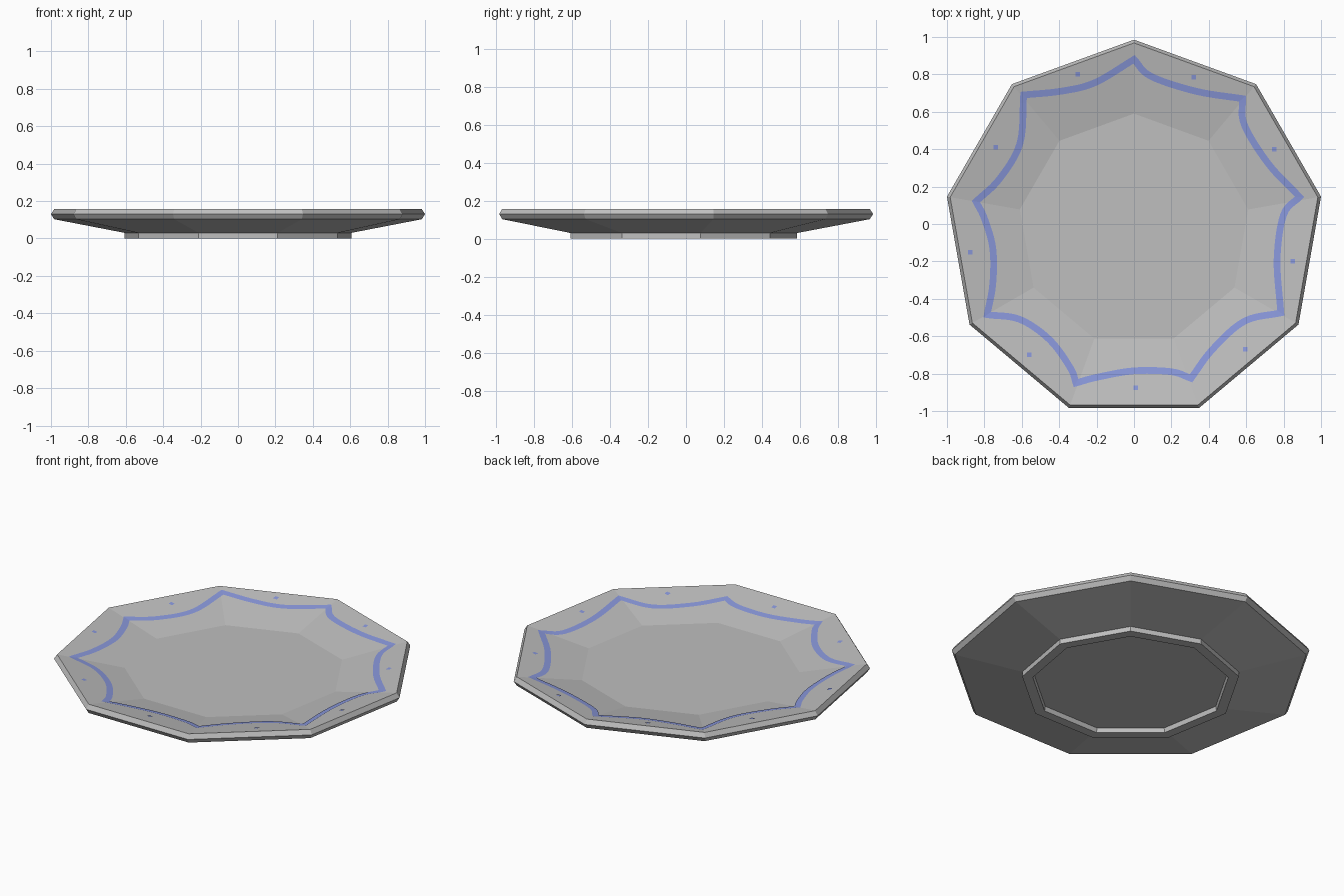
import bpy, bmesh, math
from mathutils import Vector

if "Cube" in bpy.data.objects:
    bpy.data.objects.remove(bpy.data.objects["Cube"])

N = 9
CY = -0.03          # polygon centre, so the bounds are centred
C20 = math.cos(math.pi / N)


def material(name, col):
    m = bpy.data.materials.new(name)
    m.diffuse_color = (*col, 1)
    m.use_nodes = True
    m.node_tree.nodes["Principled BSDF"].inputs["Base Color"].default_value = m.diffuse_color
    return m


grey = material("glaze_grey", (0.52, 0.52, 0.52))
blue = material("painted_blue", (0.25, 0.31, 0.70))


def finish(bm, name, mat):
    me = bpy.data.meshes.new(name)
    bm.to_mesh(me)
    bm.free()
    me.materials.append(mat)
    ob = bpy.data.objects.new(name, me)
    bpy.context.collection.objects.link(ob)
    return ob


# Plate body: nine-sided lathe of (radius, height), capped at both ends
R_FLAT, Z_FLAT, R_RIM, Z_RIM = 0.62, 0.09, 0.998, 0.157
profile = [(0.55, 0.028), (0.555, 0.0), (0.615, 0.0), (0.615, 0.03), (0.998, 0.103),
           (1.0154, 0.13), (R_RIM, Z_RIM), (R_FLAT, Z_FLAT)]
bm = bmesh.new()
rings = []
for r, z in profile:
    ring = []
    for k in range(N):
        a = math.pi / 2 + math.tau * k / N
        ring.append(bm.verts.new((r * math.cos(a), r * math.sin(a) + CY, z)))
    rings.append(ring)
for lo, hi in zip(rings, rings[1:]):
    for k in range(N):
        j = (k + 1) % N
        bm.faces.new((lo[k], lo[j], hi[j], hi[k]))
bm.faces.new(rings[-1])
bm.faces.new(rings[0][::-1])
bmesh.ops.recalc_face_normals(bm, faces=bm.faces)
finish(bm, "plate", grey)


def on_slope(p, lift=0.003):
    """Point on the sloping inner side above plan position p."""
    d = max(p.x * math.cos(a) + (p.y - CY) * math.sin(a)
            for a in (math.pi / 2 + math.tau * (k + 0.5) / N for k in range(N))) / C20
    t = max(0, (d - R_FLAT) / (R_RIM - R_FLAT))
    return (p.x, p.y, Z_FLAT + t * (Z_RIM - Z_FLAT) + lift)


# Hand-painted scalloped line: each row runs from one tip towards the next
scallops = [
    [(0, .88), (.09, .79), (.33, .71)],
    [(.58, .67), (.59, .53), (.72, .32)],
    [(.885, .145), (.80, .05), (.765, -.19)],
    [(.785, -.475), (.59, -.52), (.42, -.67)],
    [(.305, -.825), (.2, -.79), (0, -.785), (-.2, -.82)],
    [(-.31, -.85), (-.34, -.77), (-.45, -.62), (-.61, -.51)],
    [(-.785, -.485), (-.755, -.32), (-.755, -.13), (-.8, .03)],
    [(-.845, .12), (-.72, .24), (-.61, .43)],
    [(-.59, .69), (-.39, .71), (-.21, .755)],
]


def smooth(pts, steps=6):
    """Catmull-Rom curve through the points of one scallop."""
    p = [2 * pts[0] - pts[1]] + pts + [2 * pts[-1] - pts[-2]]
    out = []
    for i in range(1, len(p) - 2):
        a, b, c, d = p[i - 1:i + 3]
        for s in range(steps):
            t = s / steps
            out.append(0.5 * (2 * b + (c - a) * t + (2 * a - 5 * b + 4 * c - d) * t ** 2
                              + (3 * b - a - 3 * c + d) * t ** 3))
    return out


path = []
for i, row in enumerate(scallops):
    path += smooth([Vector(q) for q in row + [scallops[(i + 1) % N][0]]])
bm = bmesh.new()
left, right = [], []
for i, p in enumerate(path):
    u = (p - path[i - 1]).normalized()
    v = (path[(i + 1) % len(path)] - p).normalized()
    n1, n2 = Vector((-u.y, u.x)), Vector((-v.y, v.x))
    m = (n1 + n2).normalized()
    off = m * 0.018 / max(0.72, m.dot(n1))
    left.append(bm.verts.new(on_slope(p + off)))
    right.append(bm.verts.new(on_slope(p - off)))
for i in range(len(path)):
    # clockwise path: right side is inner, left is outer
    bm.faces.new((right[i - 1], right[i], left[i], left[i - 1]))
finish(bm, "scalloped_line", blue)

# Painted dots, one outside each scallop
dots = [(-.3, .8), (.32, .785), (.75, .4), (.85, -.2), (.595, -.67),
        (.01, -.875), (-.56, -.70), (-.875, -.15), (-.74, .41)]
bm = bmesh.new()
for q in dots:
    bm.faces.new([bm.verts.new(on_slope(Vector(q) + 0.012 * Vector(o)))
                  for o in ((-1, -1), (1, -1), (1, 1), (-1, 1))])
finish(bm, "painted_dots", blue)
